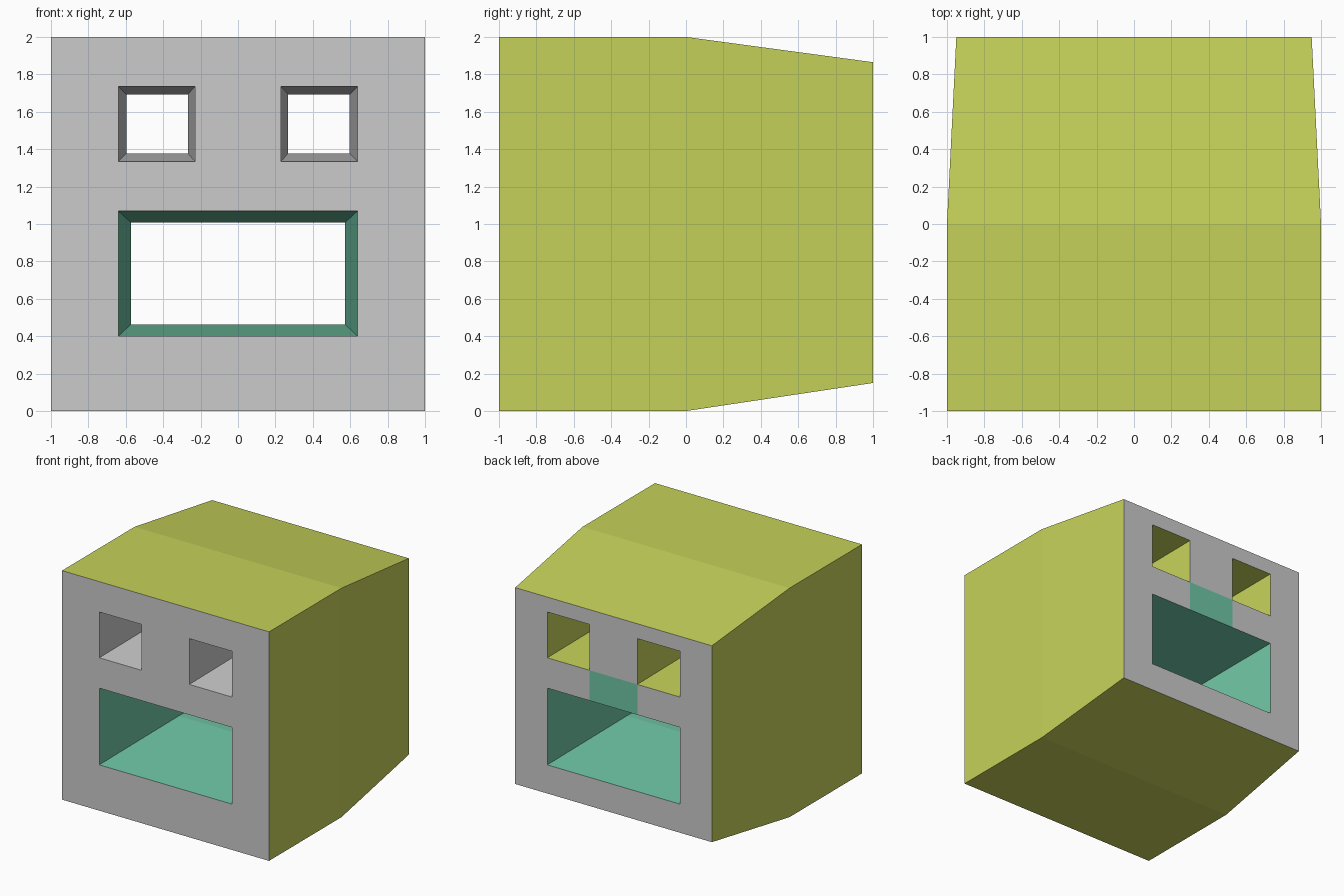
import bpy

if "Cube" in bpy.data.objects:
    bpy.data.objects.remove(bpy.data.objects["Cube"])

def material(name, rgb):
    m = bpy.data.materials.new(name)
    m.diffuse_color = (*rgb, 1)
    m.use_nodes = True
    m.node_tree.nodes["Principled BSDF"].inputs["Base Color"].default_value = m.diffuse_color
    return m

YELLOW = material("yellow", (0.56, 0.64, 0.10))
TEAL = material("teal", (0.16, 0.57, 0.38))

def add_mesh(name, verts, faces, mat=None):
    me = bpy.data.meshes.new(name)
    me.from_pydata(verts, [], faces)
    me.validate()
    ob = bpy.data.objects.new(name, me)
    bpy.context.collection.objects.link(ob)
    if mat:
        me.materials.append(mat)
    return ob

def loft(name, rings, mat=None, inward=False):
    """Rectangular tube through rings of (y, x0, x1, z0, z1), open at both ends."""
    verts, faces = [], []
    for y, x0, x1, z0, z1 in rings:
        verts += [(x0, y, z0), (x1, y, z0), (x1, y, z1), (x0, y, z1)]
    for r in range(len(rings) - 1):
        for i in range(4):
            a, b = r * 4 + i, r * 4 + (i + 1) % 4
            f = (a, a + 4, b + 4, b)
            faces.append(f if inward is False else f[::-1])
    # winding a -> a+4 -> b+4 -> b points outward only when reversed
    faces = [f[::-1] for f in faces]
    return add_mesh(name, verts, faces, mat)

EX0, EX1, EZ0, EZ1 = 0.23, 0.64, 1.335, 1.735      # eye opening
MX, MZ0, MZ1 = 0.64, 0.40, 1.07                    # mouth opening

def panel(name, y, w, z0, z1, cells, mat=None, back=False):
    """Grid panel whose lines follow the openings; only chosen cells are filled."""
    xs = [-w, -EX1, -EX0, EX0, EX1, w]
    zs = [z0, MZ0, MZ1, EZ0, EZ1, z1]
    verts = [(x, y, z) for z in zs for x in xs]
    faces = []
    for c, r in cells:
        a = r * 6 + c
        f = (a, a + 1, a + 7, a + 6)
        faces.append(f[::-1] if back else f)
    ob = add_mesh(name, verts, faces, mat)
    used = {v for f in faces for v in f}
    if len(used) < len(verts):
        import bmesh
        bm = bmesh.new()
        bm.from_mesh(ob.data)
        bmesh.ops.delete(bm, geom=[v for v in bm.verts if not v.link_faces], context='VERTS')
        bm.to_mesh(ob.data)
        bm.free()
    return ob

# outer shell, tapering over its rear half
loft("outer_shell", [(-1, -1, 1, 0, 2), (0, -1, 1, 0, 2), (1, -0.95, 0.95, 0.15, 1.865)], YELLOW)

# front and back panels with three openings
holes = {(1, 1), (2, 1), (3, 1), (1, 3), (3, 3)}
solid = [(c, r) for c in range(5) for r in range(5) if (c, r) not in holes]
panel("front_panel", -1, 1, 0, 2, solid)
panel("back_panel", 1, 0.95, 0.15, 1.865, [s for s in solid if s != (2, 2)], back=True)
panel("back_patch", 1, 0.95, 0.15, 1.865, [(2, 2)], TEAL, back=True)

# eye tunnels narrow at mid depth: grey in front, yellow behind
for side, s in (("left", -1), ("right", 1)):
    def ring(y, x0, x1, z0, z1):
        return (y, *sorted((s * x0, s * x1)), z0, z1)
    mid = ring(0, 0.268, 0.597, 1.377, 1.693)
    loft(side + "_eye_front", [ring(-1, EX0, EX1, EZ0, EZ1), mid], inward=True)
    loft(side + "_eye_back", [mid, ring(1, EX0, EX1, EZ0, EZ1)], YELLOW, inward=True)

# mouth tunnel, same hourglass shape
loft("mouth_tunnel", [(-1, -MX, MX, MZ0, MZ1), (0, -0.573, 0.573, 0.463, 1.008),
                      (1, -MX, MX, MZ0, MZ1)], TEAL, inward=True)
